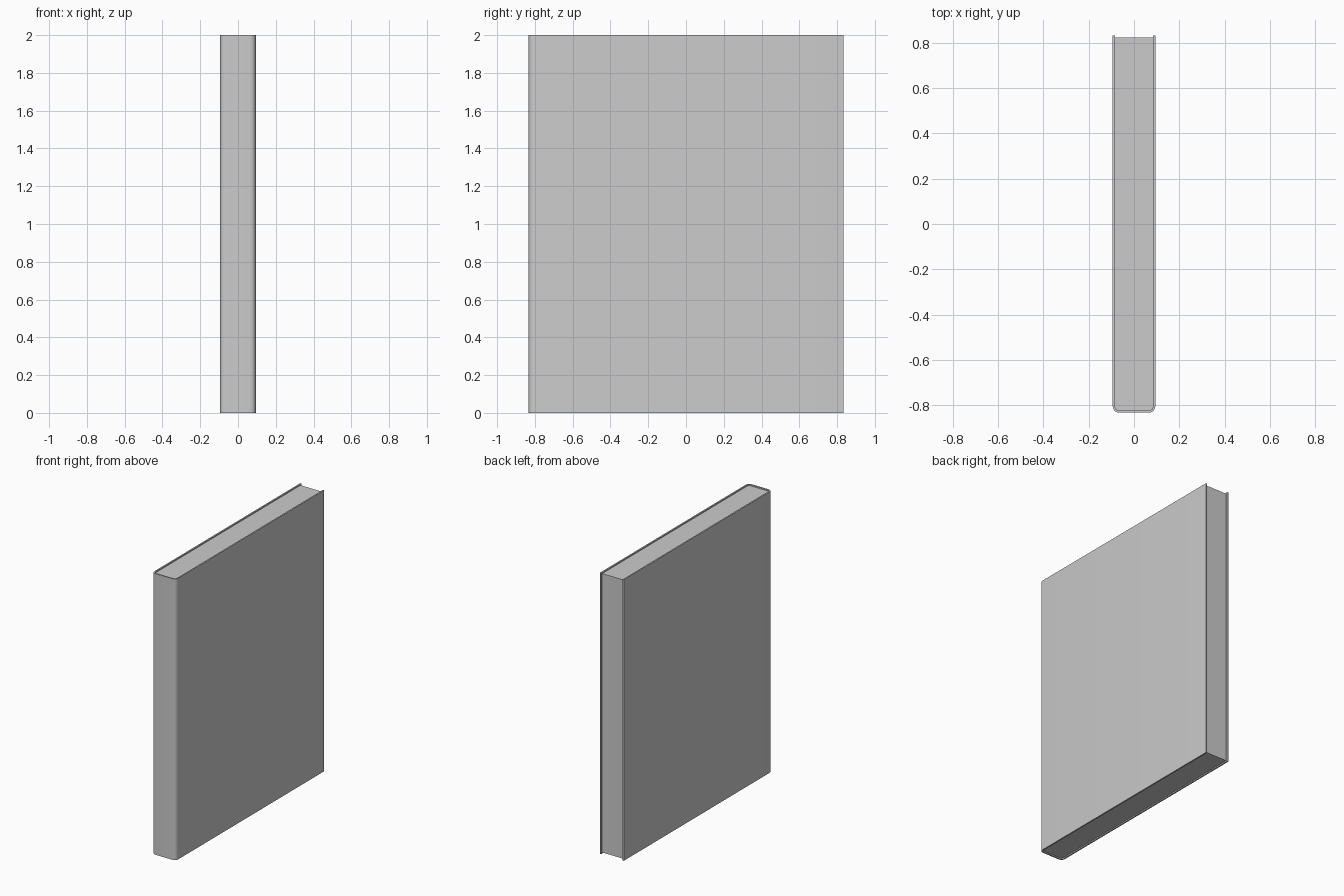
import bpy, bmesh, math

if "Cube" in bpy.data.objects:
    bpy.data.objects.remove(bpy.data.objects["Cube"])

HX, Y0, Y1, T, R = 0.094, -0.833, 0.833, 0.010, 0.028


def extrude_profile(name, pts, z0, z1):
    bm = bmesh.new()
    face = bm.faces.new([bm.verts.new((x, y, z0)) for x, y in pts])
    ext = bmesh.ops.extrude_face_region(bm, geom=[face])
    verts = [v for v in ext["geom"] if isinstance(v, bmesh.types.BMVert)]
    bmesh.ops.translate(bm, verts=verts, vec=(0, 0, z1 - z0))
    bmesh.ops.recalc_face_normals(bm, faces=bm.faces)
    mesh = bpy.data.meshes.new(name)
    bm.to_mesh(mesh)
    bm.free()
    obj = bpy.data.objects.new(name, mesh)
    bpy.context.collection.objects.link(obj)
    bpy.context.view_layer.objects.active = obj
    obj.select_set(True)
    bpy.ops.object.shade_smooth_by_angle(angle=math.radians(35))
    obj.select_set(False)
    return obj


def u_path(hx, y0, y1, r, n=6):
    # Open U from back left, round the spine, to back right
    right = [(hx - r + r * math.sin(a), y0 + r - r * math.cos(a))
             for a in (i * math.pi / 2 / n for i in range(n + 1))]
    right.append((hx, y1))
    return [(-x, y) for x, y in reversed(right)] + right


# Cover: two boards joined by a round-cornered spine
outer = u_path(HX, Y0, Y1, R)
inner = u_path(HX - T, Y0 + T, Y1, R - T)
extrude_profile("cover", outer + inner[::-1], 0, 2)

# Page block, set in slightly from the cover edges
extrude_profile("pages", u_path(HX - T, Y0 + T, Y1 - 0.010, R - T), 0.008, 1.992)
